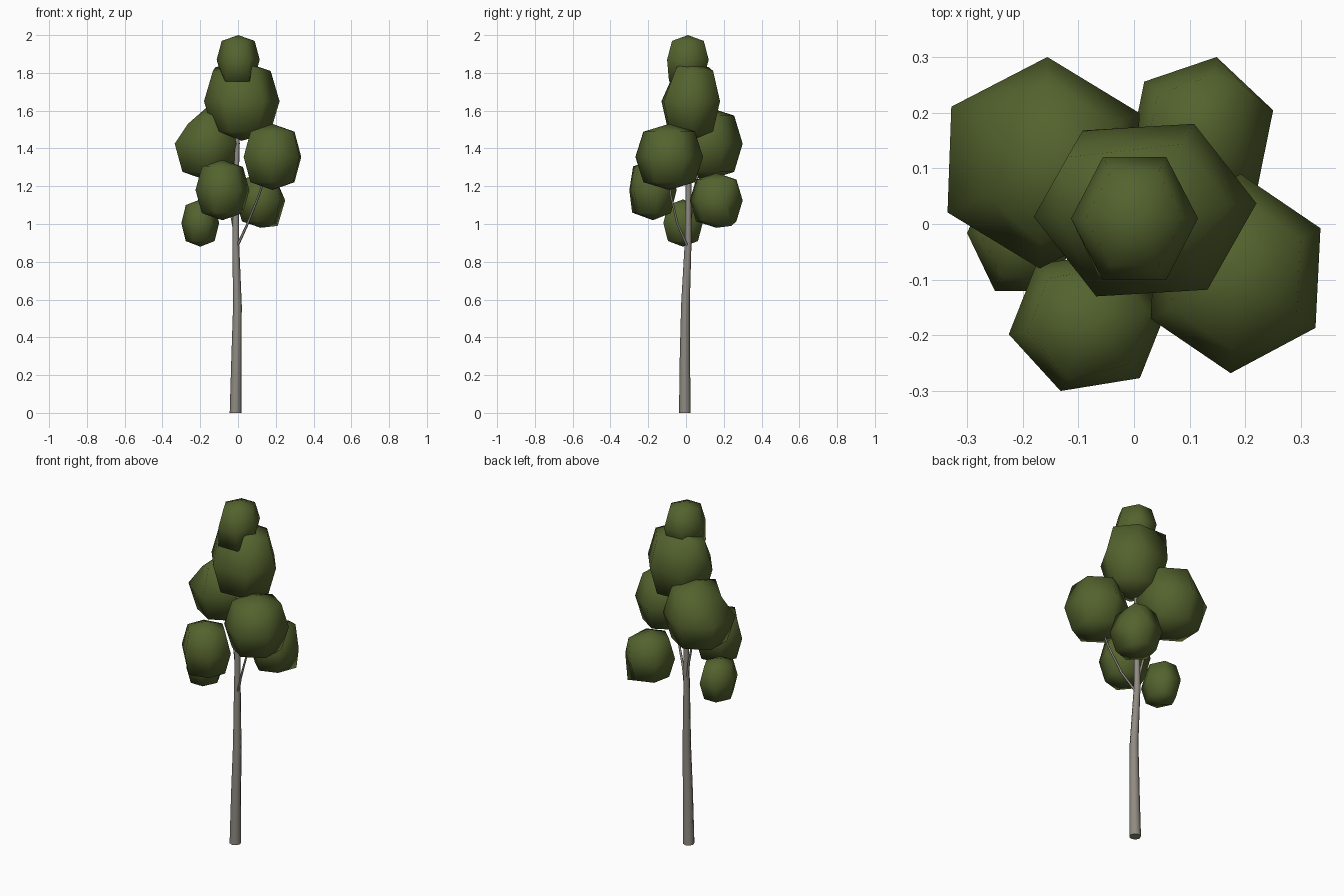
import bpy, bmesh, math
from mathutils import Matrix, Vector

cube = bpy.data.objects.get("Cube")
if cube:
    bpy.data.objects.remove(cube, do_unlink=True)


def make_material(name, rgb):
    mat = bpy.data.materials.new(name)
    mat.use_nodes = True
    mat.diffuse_color = (*rgb, 1)
    mat.node_tree.nodes["Principled BSDF"].inputs["Base Color"].default_value = (*rgb, 1)
    return mat


leaf = make_material("leaf green", (0.088, 0.124, 0.027))
bark = make_material("grey bark", (0.28, 0.26, 0.225))


def finish(bm, name, mat):
    bmesh.ops.recalc_face_normals(bm, faces=bm.faces)
    mesh = bpy.data.meshes.new(name)
    bm.to_mesh(mesh)
    bm.free()
    mesh.materials.append(mat)
    obj = bpy.data.objects.new(name, mesh)
    bpy.context.collection.objects.link(obj)
    return obj


def leaf_clump(name, low, high, turn, dents=()):
    """Six-sided rounded clump fitted between two corners; each dent pulls the nearest vertex to it."""
    bm = bmesh.new()
    bmesh.ops.create_uvsphere(bm, u_segments=6, v_segments=4, radius=1)
    for v in bm.verts:
        if 0.3 < abs(v.co.z) < 0.9:
            v.co *= 1.08
    bmesh.ops.rotate(bm, verts=bm.verts, matrix=Matrix.Rotation(math.radians(turn - 30), 3, "Z"))
    low, high = Vector(low), Vector(high)
    for axis in range(3):
        reach = max(v.co[axis] for v in bm.verts)
        half, mid = (high[axis] - low[axis]) / 2, (high[axis] + low[axis]) / 2
        for v in bm.verts:
            v.co[axis] = mid + v.co[axis] / reach * half
    for dent in dents:
        target = Vector(dent)
        min(bm.verts, key=lambda v: (v.co - target).length).co = target
    for f in bm.faces:
        f.smooth = True
    finish(bm, name, leaf)


def limb(name, points, sides):
    """Tapered tube through (x, y, z, radius) points."""
    bm = bmesh.new()
    rings = []
    for x, y, z, r in points:
        angles = [math.tau * i / sides for i in range(sides)]
        rings.append([bm.verts.new((x + r * math.cos(a), y + r * math.sin(a), z)) for a in angles])
    for a, b in zip(rings, rings[1:]):
        for i in range(sides):
            j = (i + 1) % sides
            bm.faces.new((a[i], a[j], b[j], b[i])).smooth = True
    bm.faces.new(rings[0])
    bm.faces.new(rings[-1])
    finish(bm, name, bark)


# Trunk with a gentle bend, and two thin branches
limb("trunk", [(-0.013, -0.006, 0, 0.031), (-0.008, -0.006, 0.3, 0.027),
               (-0.003, -0.003, 0.57, 0.023), (-0.012, 0.011, 0.9, 0.018),
               (-0.01, 0.013, 1.2, 0.015), (0, 0.015, 1.6, 0.01)], 8)
limb("left_branch", [(-0.005, 0.008, 0.88, 0.008), (0.05, -0.045, 1.0, 0.007),
                     (0.11, -0.08, 1.15, 0.006), (0.16, -0.1, 1.3, 0.005)], 6)
limb("right_branch", [(-0.012, 0.012, 0.93, 0.008), (-0.04, 0.03, 1.08, 0.007),
                      (-0.09, 0.06, 1.25, 0.006), (-0.13, 0.09, 1.35, 0.005)], 6)

# Leaf clumps, from the crown down
leaf_clump("crown_clump", (-0.113, -0.10, 1.74), (0.115, 0.12, 2.0), 0,
           [(-0.065, -0.09, 1.755), (0.06, -0.09, 1.755)])
leaf_clump("upper_clump", (-0.18, -0.13, 1.44), (0.22, 0.18, 1.86), 4,
           [(-0.04, -0.05, 1.83), (0.1, -0.05, 1.83), (-0.12, 0.12, 1.83)])
leaf_clump("right_back_clump", (-0.335, -0.08, 1.23), (0.01, 0.30, 1.62), 28,
           [(-0.265, 0.05, 1.53), (-0.25, 0.18, 1.53)])
leaf_clump("left_front_clump", (0.03, -0.268, 1.18), (0.335, 0.09, 1.53), 27)
leaf_clump("front_clump", (-0.225, -0.30, 1.02), (0.06, -0.05, 1.34), 10,
           [(-0.12, -0.28, 1.305), (-0.12, -0.285, 1.06)])
leaf_clump("left_back_clump", (-0.01, 0.02, 0.98), (0.25, 0.30, 1.27), 18,
           [(0.2, 0.245, 1.24), (0.21, 0.24, 0.99)])
leaf_clump("low_right_clump", (-0.30, -0.12, 0.88), (-0.10, 0.088, 1.13), 0)
